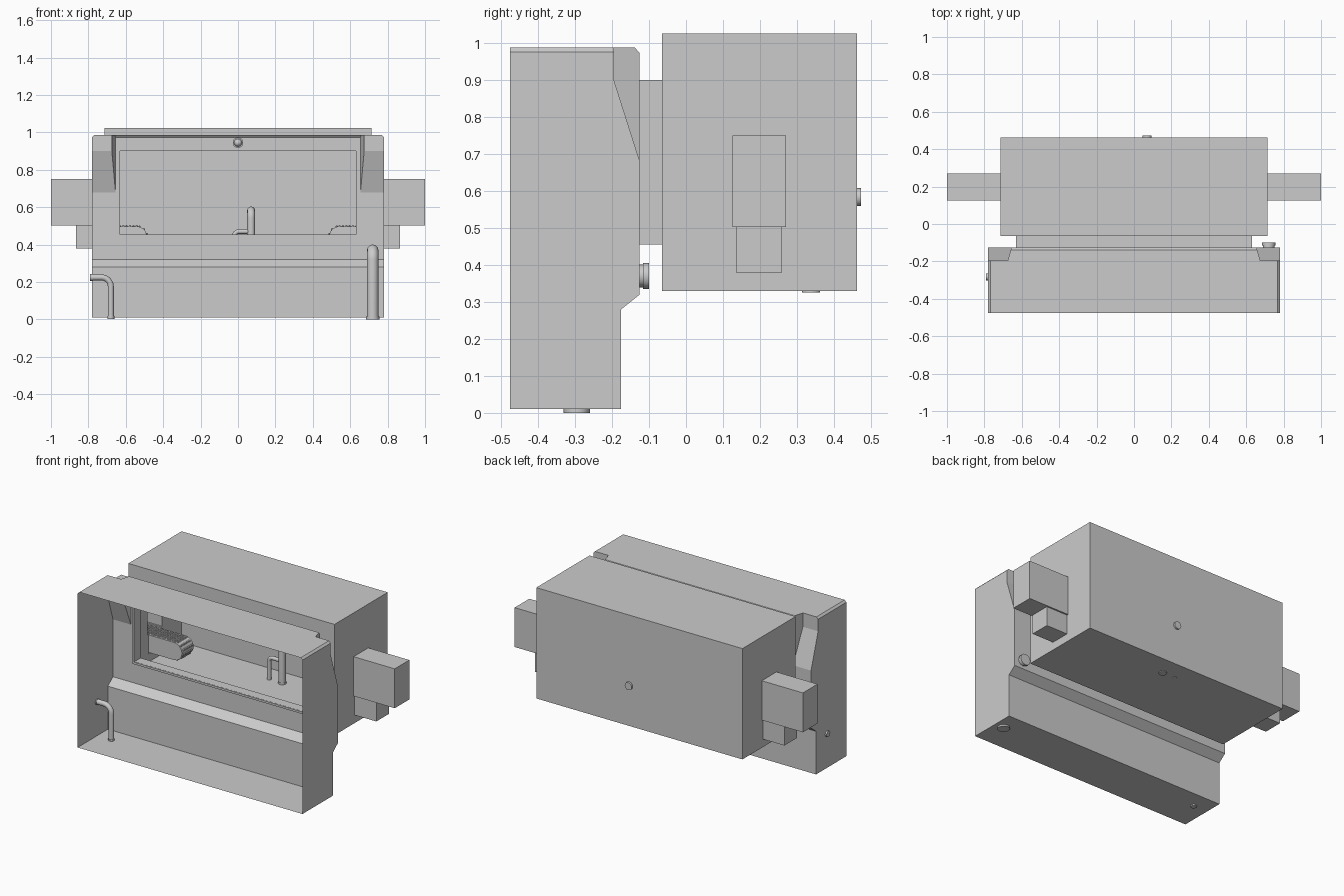
import bpy, bmesh, math
from mathutils import Vector

if "Cube" in bpy.data.objects:
    bpy.data.objects.remove(bpy.data.objects["Cube"], do_unlink=True)

grey = bpy.data.materials.new("plain grey")
grey.use_nodes = True
colour = (0.6, 0.6, 0.6, 1)
grey.diffuse_color = colour
grey.node_tree.nodes["Principled BSDF"].inputs["Base Color"].default_value = colour


def finish(name, bm):
    bmesh.ops.recalc_face_normals(bm, faces=bm.faces)
    mesh = bpy.data.meshes.new(name)
    bm.to_mesh(mesh)
    bm.free()
    mesh.materials.append(grey)
    obj = bpy.data.objects.new(name, mesh)
    bpy.context.collection.objects.link(obj)
    return obj


def activate(obj):
    bpy.ops.object.select_all(action='DESELECT')
    obj.select_set(True)
    bpy.context.view_layer.objects.active = obj


def add_box(bm, lo, hi):
    made = bmesh.ops.create_cube(bm, size=1)["verts"]
    for v in made:
        v.co = [l + (c + 0.5) * (h - l) for l, h, c in zip(lo, hi, v.co)]


def box(name, lo, hi):
    bm = bmesh.new()
    add_box(bm, lo, hi)
    return finish(name, bm)


def prism(bm, first, second):
    """Join two matching outlines into a closed solid."""
    a = [bm.verts.new(p) for p in first]
    b = [bm.verts.new(p) for p in second]
    bm.faces.new(a)
    bm.faces.new(b[::-1])
    for i in range(len(a)):
        j = (i + 1) % len(a)
        bm.faces.new((a[j], a[i], b[i], b[j]))


def combine(target, other, operation):
    mod = target.modifiers.new("combine", 'BOOLEAN')
    mod.operation, mod.solver, mod.object = operation, 'EXACT', other
    activate(target)
    bpy.ops.object.modifier_apply(modifier=mod.name)
    bpy.data.objects.remove(other, do_unlink=True)


# Front basin: side profile extruded across the width, with small top chamfers
profile = [(-0.475, 0.01), (-0.175, 0.01), (-0.175, 0.28), (-0.125, 0.32),
           (-0.125, 0.972), (-0.138, 0.987), (-0.475, 0.987)]
bm = bmesh.new()
prism(bm, [(-0.78, y, z) for y, z in profile], [(0.78, y, z) for y, z in profile])
ends = [e for e in bm.edges if all(v.co.z > 0.98 for v in e.verts)
        and abs(e.verts[0].co.x - e.verts[1].co.x) < 0.01]
bmesh.ops.bevel(bm, geom=ends, offset=0.012, segments=1, affect='EDGES')
shell = finish("cabinet_shell", bm)

# Slanted notches in the upper rear corners
notch = [(-0.195, 1.1), (-0.195, 0.9), (-0.125, 0.68), (-0.1, 0.601), (-0.1, 1.1)]
for side in (-1, 1):
    bm = bmesh.new()
    inner = [(side * (0.655 - 0.28 * (y + 0.125)), y, z) for y, z in notch]
    prism(bm, inner, [(side * 0.9, y, z) for y, z in notch])
    combine(shell, finish("notch_cutter", bm), 'DIFFERENCE')

# Neck, rear chamber and side niches join into one hollow space
combine(shell, box("neck", (-0.63, -0.16, 0.455), (0.63, 0.1, 0.9)), 'UNION')
combine(shell, box("chamber", (-0.715, -0.065, 0.33), (0.715, 0.462, 1.025)), 'UNION')
for side in (-1, 1):
    for name, reach, y0, y1, z0, z1 in (("niche", 1.0, 0.125, 0.27, 0.503, 0.75),
                                        ("belt_housing", 0.865, 0.135, 0.26, 0.38, 0.55)):
        xs = sorted((side * 0.6, side * reach))
        combine(shell, box(name, (xs[0], y0, z0), (xs[1], y1, z1)), 'UNION')

# Open the front
bm = bmesh.new()
bm.from_mesh(shell.data)
front = [f for f in bm.faces if f.calc_center_median().y < -0.474]
bmesh.ops.delete(bm, geom=front, context='FACES')
bm.to_mesh(shell.data)
bm.free()
shell.data.materials.clear()
shell.data.materials.append(grey)

# Thin frame around the window
bm = bmesh.new()
for z0, z1 in ((0.442, 0.455), (0.9, 0.907)):
    add_box(bm, (-0.64, -0.133, z0), (0.64, -0.126, z1))
for x in (-0.64, 0.63):
    add_box(bm, (x, -0.133, 0.455), (x + 0.01, -0.126, 0.9))
finish("window_frame", bm)


# Studded conveyor belts with a rounded inner end
def belt(name, side):
    bm = bmesh.new()
    cx, cz, r, outer = 0.542, 0.4425, 0.055, 0.85
    arc = [math.pi / 2 + math.pi * i / 12 for i in range(13)]
    outline = [(outer, cz + r)] + [(cx + r * math.cos(a), cz + r * math.sin(a)) for a in arc]
    outline.append((outer, cz - r))
    prism(bm, [(side * x, 0.14, z) for x, z in outline],
          [(side * x, 0.255, z) for x, z in outline])
    spots = [(cx + 0.018 * i, cz + r) for i in range(17)]
    spots += [(cx + r * math.cos(a), cz + r * math.sin(a)) for a in arc[1::2]]
    for i, (x, z) in enumerate(spots):
        for row in range(6):
            y = 0.15 + 0.017 * row + (i % 2) * 0.008
            ball = bmesh.ops.create_icosphere(bm, subdivisions=1, radius=0.0075)["verts"]
            bmesh.ops.translate(bm, verts=ball, vec=(side * x, y, z))
    obj = finish(name, bm)
    activate(obj)
    bpy.ops.object.shade_smooth_by_angle(angle=math.radians(35))


belt("belt_right", -1)
belt("belt_left", 1)


# Bent pipes with a collar at each open end
def pipe(name, points, radius, bend, collar=True):
    start, corner, end = (Vector(p) for p in points)
    u, v = (start - corner).normalized(), (end - corner).normalized()
    centre = corner + (u + v) * bend
    steps = [math.pi / 2 * i / 10 for i in range(11)]
    path = [start] + [centre - v * bend * math.cos(a) - u * bend * math.sin(a)
                      for a in steps] + [end]
    runs = [(path, radius)]
    if collar:
        runs += [([start, start + (corner - start).normalized() * 0.016], radius * 1.15),
                 ([end, end + (corner - end).normalized() * 0.016], radius * 1.15)]
    curve = bpy.data.curves.new(name, 'CURVE')
    curve.dimensions = '3D'
    curve.bevel_depth = 1.0
    curve.bevel_resolution = 4
    curve.use_fill_caps = True
    for run, size in runs:
        spline = curve.splines.new('POLY')
        spline.points.add(len(run) - 1)
        for point, co in zip(spline.points, run):
            point.co = (*co, 1)
            point.radius = size
    curve.materials.append(grey)
    obj = bpy.data.objects.new(name, curve)
    bpy.context.collection.objects.link(obj)
    activate(obj)
    bpy.ops.object.convert(target='MESH')
    bpy.ops.object.shade_smooth_by_angle(angle=math.radians(40))


pipe("inlet_pipe", [(-0.68, -0.283, 0.003), (-0.68, -0.283, 0.225), (-0.79, -0.283, 0.225)],
     0.016, 0.05)
pipe("overflow_pipe", [(0.72, -0.295, 0), (0.72, -0.295, 0.37), (0.72, -0.1, 0.37)],
     0.031, 0.05)
pipe("chamber_pipe", [(0.07, 0.338, 0.325), (0.07, 0.338, 0.583), (0.07, 0.473, 0.583)],
     0.021, 0.04)
pipe("chamber_branch", [(-0.02, 0.338, 0.326), (-0.02, 0.338, 0.47), (0.07, 0.338, 0.47)],
     0.012, 0.025, collar=False)

# Round lamp above the window
bm = bmesh.new()
rim = bmesh.ops.create_cone(bm, cap_ends=True, segments=20, radius1=0.028, radius2=0.028,
                            depth=0.03)["verts"]
bulb = bmesh.ops.create_uvsphere(bm, u_segments=16, v_segments=8, radius=0.021)["verts"]
bmesh.ops.translate(bm, verts=bulb, vec=(0, 0, 0.015))
for v in bm.verts:
    v.co = (v.co.x, -0.141 - v.co.z, 0.945 + v.co.y)
finish("lamp", bm)
activate(bpy.data.objects["lamp"])
bpy.ops.object.shade_smooth_by_angle(angle=math.radians(40))
